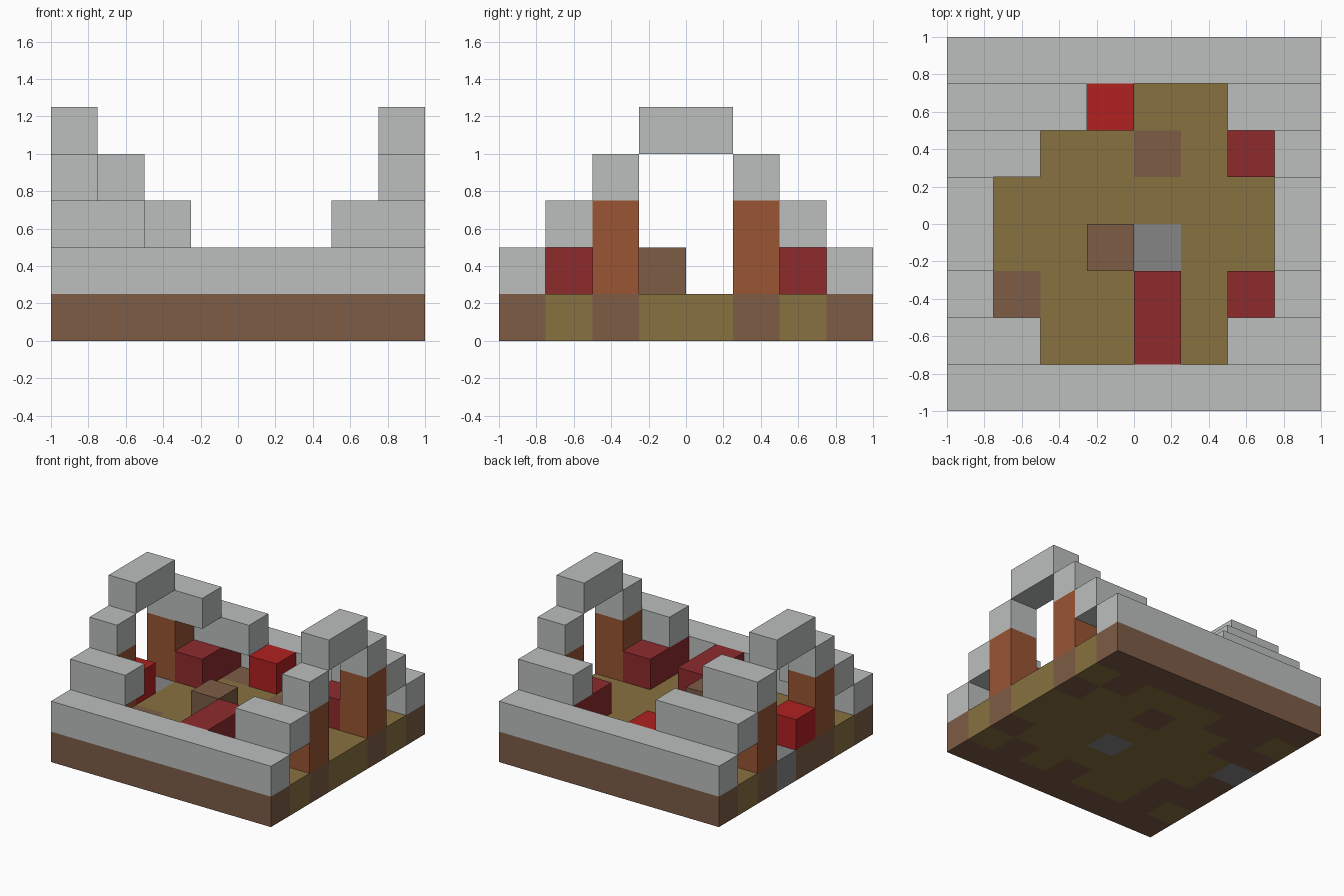
import bpy
import bmesh
from mathutils import Vector

CELL = 0.25

old = bpy.data.objects.get("Cube")
if old:
    bpy.data.objects.remove(old, do_unlink=True)


def material(name, colour):
    mat = bpy.data.materials.new(name)
    mat.use_nodes = True
    mat.diffuse_color = (*colour, 1)
    mat.node_tree.nodes["Principled BSDF"].inputs["Base Color"].default_value = (*colour, 1)
    return mat


stone = material("pale_stone", (0.50, 0.52, 0.515))
earth = material("brown_earth", (0.205, 0.107, 0.061))
straw = material("straw_tan", (0.245, 0.165, 0.051))
timber = material("orange_timber", (0.32, 0.09, 0.034))
dark_red = material("dark_red", (0.275, 0.024, 0.027))
bright_red = material("bright_red", (0.44, 0.015, 0.015))
slate = material("slate_grey", (0.235, 0.235, 0.24))


def finish(name, bm, mats):
    bmesh.ops.recalc_face_normals(bm, faces=bm.faces)
    mesh = bpy.data.meshes.new(name)
    bm.to_mesh(mesh)
    bm.free()
    for mat in mats:
        mesh.materials.append(mat)
    obj = bpy.data.objects.new(name, mesh)
    bpy.context.collection.objects.link(obj)
    return obj


def block(name, mat, cell, size=(1, 1, 1)):
    """Box placed by its lowest grid cell and its size in cells."""
    bm = bmesh.new()
    bmesh.ops.create_cube(bm, size=1)
    for v in bm.verts:
        for k in range(3):
            v.co[k] = (cell[k] + (v.co[k] + 0.5) * size[k]) * CELL
        v.co.x -= 1
        v.co.y -= 1
    return finish(name, bm, [mat])


# Floor slab: one letter per cell, back row first (e earth, t straw, s slate)
PLAN = ["eeeeeeee",
        "teetttet",
        "eettette",
        "sttttttt",
        "etttsttt",
        "eettttte",
        "tettetet",
        "eeeeeeee"]
bm = bmesh.new()
bmesh.ops.create_grid(bm, x_segments=8, y_segments=8, size=1)
extruded = bmesh.ops.extrude_face_region(bm, geom=bm.faces[:], use_keep_orig=True)
for v in extruded["geom"]:
    if isinstance(v, bmesh.types.BMVert):
        v.co.z += CELL
bmesh.ops.recalc_face_normals(bm, faces=bm.faces)
for f in bm.faces:
    inside = f.calc_center_median() - f.normal * 0.05
    col = int((inside.x + 1) / CELL)
    row = int((1 - inside.y) / CELL)
    f.material_index = "ets".index(PLAN[row][col])
finish("floor_slab", bm, [earth, straw, slate])

# Long low walls
block("front_wall", stone, (0, 0, 1), (8, 1, 1))
block("back_wall", stone, (0, 7, 1), (8, 1, 1))

# Stepped gable at each end, on timber posts
for side, x in (("right", 0), ("left", 7)):
    for end, y in (("front", 2), ("back", 5)):
        block(f"{side}_{end}_post", timber, (x, y, 1), (1, 1, 2))
    block(f"{side}_ridge", stone, (x, 3, 4), (1, 2, 1))

# Remaining roof steps, of uneven length where the roof is broken
block("right_front_eave", stone, (0, 1, 2), (2, 1, 1))
block("right_back_eave", stone, (0, 6, 2), (3, 1, 1))
block("left_front_eave", stone, (6, 1, 2), (2, 1, 1))
block("left_back_eave", stone, (6, 6, 2), (2, 1, 1))
block("right_front_rafter", stone, (0, 2, 3))
block("right_back_rafter", stone, (0, 5, 3), (2, 1, 1))
block("left_front_rafter", stone, (7, 2, 3))
block("left_back_rafter", stone, (7, 5, 3))

# Furniture
for name, x, y in (("left_front_bed", 6, 1), ("left_back_bed", 6, 5),
                   ("middle_bed", 4, 1), ("right_back_bed", 1, 5)):
    block(name, dark_red, (x, y, 1), (1, 2, 1))
block("back_chest", bright_red, (3, 6, 1))
block("doorway_chest", bright_red, (0, 3, 1))
block("table", earth, (3, 3, 1))
